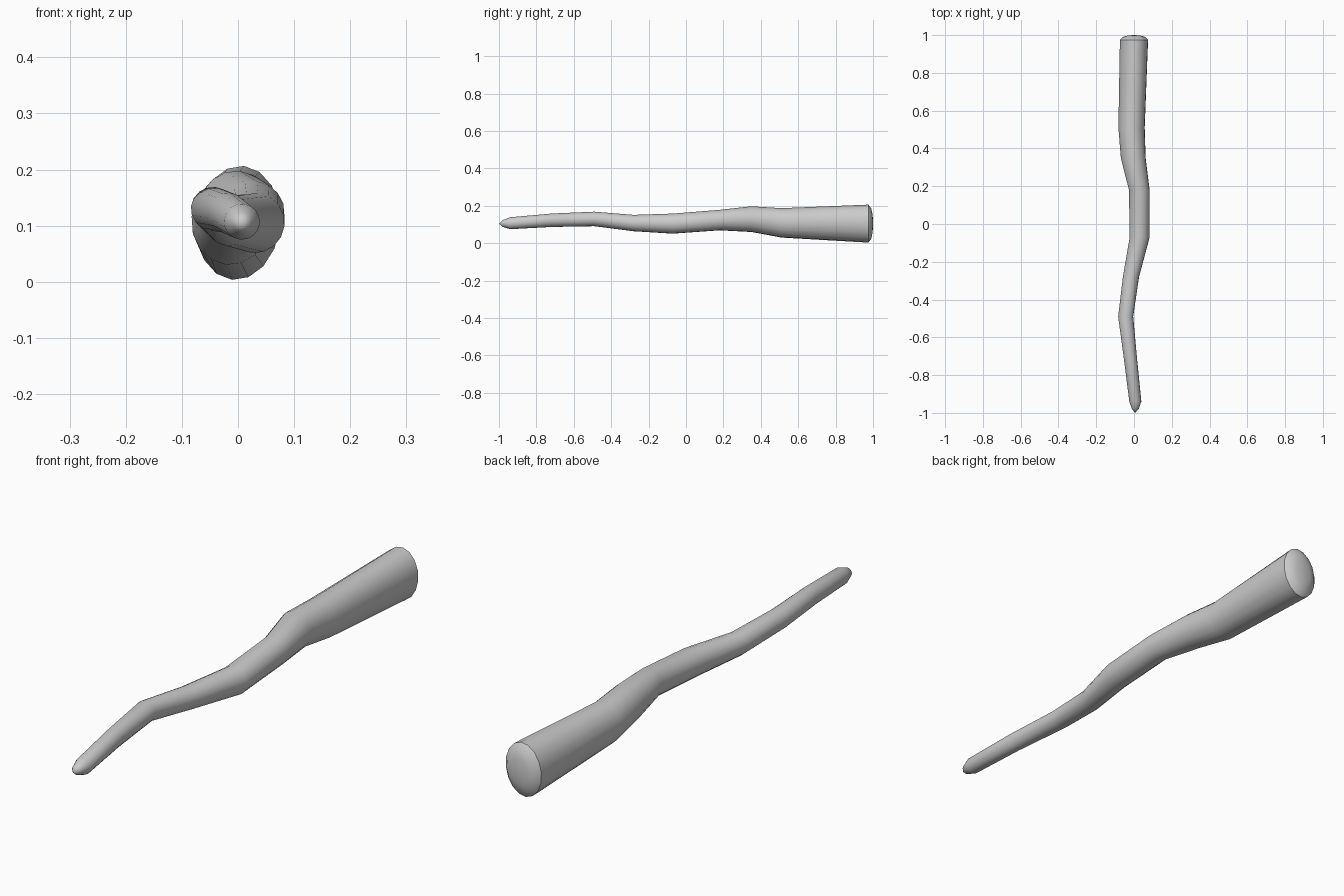
import bpy, bmesh, math

if "Cube" in bpy.data.objects:
    bpy.data.objects.remove(bpy.data.objects["Cube"])

SIDES = 16
TILT = math.radians(-6)

# Sections along the root: y, centre x, centre z, half width, half height
SECTIONS = [
    (-0.98, 0.007, 0.106, 0.018, 0.018),
    (-0.94, 0.007, 0.107, 0.032, 0.032),
    (-0.72, -0.018, 0.123, 0.035, 0.036),
    (-0.49, -0.044, 0.130, 0.040, 0.039),
    (-0.28, -0.016, 0.108, 0.043, 0.044),
    (-0.07, 0.030, 0.105, 0.053, 0.054),
    (0.18, 0.028, 0.124, 0.055, 0.055),
    (0.35, -0.004, 0.129, 0.066, 0.069),
    (0.51, -0.013, 0.109, 0.070, 0.079),
    (0.975, 0.0, 0.105, 0.075, 0.102),
    (0.990, 0.0, 0.105, 0.060, 0.082),
    (0.998, 0.0, 0.105, 0.034, 0.046),
]


def ring(bm, y, cx, cz, rx, rz):
    verts = []
    for i in range(SIDES):
        a = 2 * math.pi * i / SIDES
        u, w = rx * math.cos(a), rz * math.sin(a)
        verts.append(bm.verts.new((cx + u * math.cos(TILT) - w * math.sin(TILT), y,
                                   cz + u * math.sin(TILT) + w * math.cos(TILT))))
    return verts


bm = bmesh.new()
rings = [ring(bm, *s) for s in SECTIONS]

# Crooked tapering body
for a, b in zip(rings, rings[1:]):
    for i in range(SIDES):
        j = (i + 1) % SIDES
        bm.faces.new((a[i], a[j], b[j], b[i]))

# Pointed tip and shallow domed butt
for loop, pole in ((rings[0], (0.006, -1.0, 0.105)), (rings[-1], (0, 1.0, 0.105))):
    p = bm.verts.new(pole)
    for i in range(SIDES):
        bm.faces.new((loop[i], loop[(i + 1) % SIDES], p))

bmesh.ops.recalc_face_normals(bm, faces=bm.faces)
mesh = bpy.data.meshes.new("crooked_stick")
bm.to_mesh(mesh)
bm.free()
stick = bpy.data.objects.new("crooked_stick", mesh)
bpy.context.collection.objects.link(stick)

# Smooth shading with a sharp butt rim
bpy.context.view_layer.objects.active = stick
stick.select_set(True)
bpy.ops.object.shade_smooth_by_angle(angle=math.radians(35))
